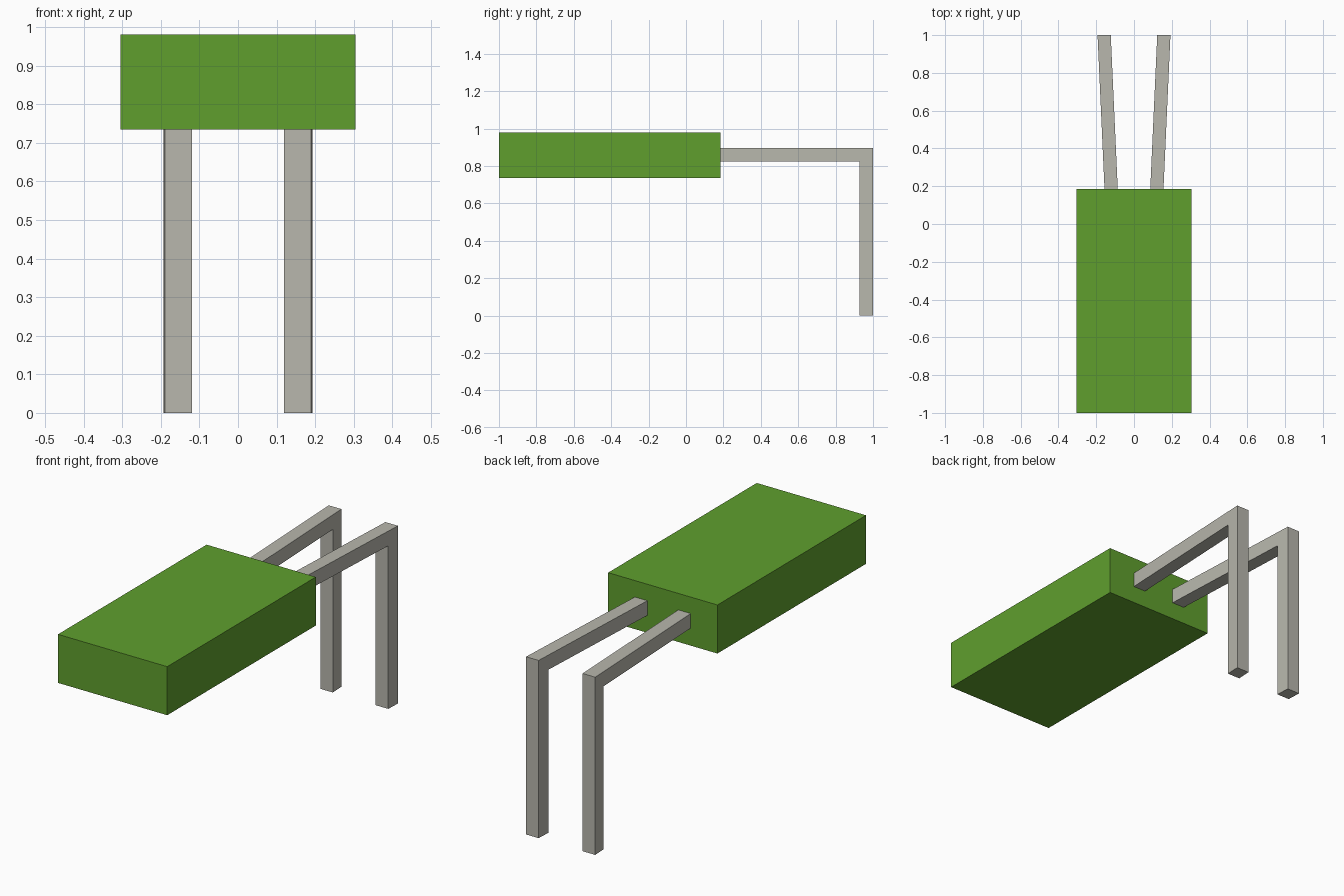
import bpy
import bmesh

cube = bpy.data.objects.get("Cube")
if cube:
    bpy.data.objects.remove(cube, do_unlink=True)


def make_material(name, color):
    mat = bpy.data.materials.new(name)
    mat.use_nodes = True
    mat.diffuse_color = color
    mat.node_tree.nodes["Principled BSDF"].inputs["Base Color"].default_value = color
    return mat


def extrude_profile(name, profile, half_width, mat, center_x=lambda y: 0.0):
    """Extrude a (y, z) outline along x, with its centre line set by center_x."""
    bm = bmesh.new()
    sides = [[bm.verts.new((center_x(y) + s * half_width, y, z)) for y, z in profile]
             for s in (-1, 1)]
    for ring in sides:
        bm.faces.new(ring)
    count = len(profile)
    for i in range(count):
        j = (i + 1) % count
        bm.faces.new((sides[0][i], sides[0][j], sides[1][j], sides[1][i]))
    bmesh.ops.recalc_face_normals(bm, faces=bm.faces)
    mesh = bpy.data.meshes.new(name)
    bm.to_mesh(mesh)
    bm.free()
    mesh.materials.append(mat)
    obj = bpy.data.objects.new(name, mesh)
    bpy.context.collection.objects.link(obj)
    return obj


green = make_material("leaf green", (0.116, 0.347, 0.027, 1))
grey = make_material("warm grey", (0.479, 0.474, 0.418, 1))

# Rectangular body block
front, back, bottom, top = -1.0, 0.185, 0.735, 0.98
extrude_profile("body", [(front, bottom), (back, bottom), (back, top), (front, top)],
                0.305, green)

# Bent pins: splayed arm out of the back, then straight down to the ground
end, inner = 1.0, 0.927
arm_low, arm_high = 0.823, 0.897
pin = [(back, arm_low), (inner, arm_low), (inner, 0), (end, 0),
       (end, arm_high), (back, arm_high)]
for name, side in (("left_pin", 1), ("right_pin", -1)):
    extrude_profile(name, pin, 0.035, grey,
                    lambda y, s=side: s * (0.121 + 0.037 * (y - back) / (end - back)))
